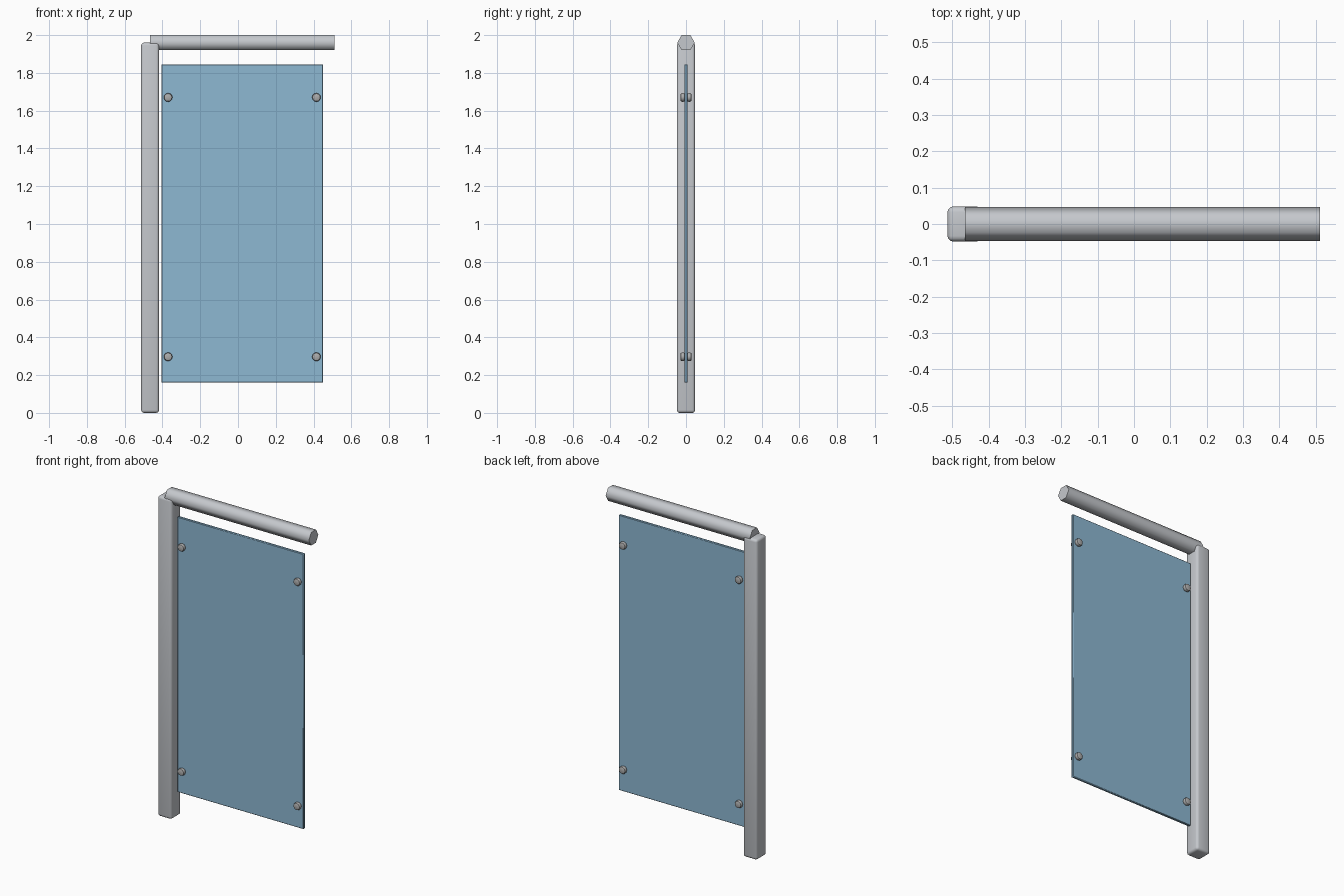
import bpy, math

if "Cube" in bpy.data.objects:
    bpy.data.objects.remove(bpy.data.objects["Cube"])


def material(name, rgb):
    m = bpy.data.materials.new(name)
    m.diffuse_color = (*rgb, 1.0)
    m.use_nodes = True
    m.node_tree.nodes["Principled BSDF"].inputs["Base Color"].default_value = m.diffuse_color
    return m


STEEL = material("brushed_steel", (0.56, 0.58, 0.61))
BOLT = material("bolt_steel", (0.42, 0.42, 0.42))
GLASS = material("blue_glass", (0.27, 0.48, 0.65))


def finish(ob, name, mat, bevel=0.0, segments=2, angle=40):
    ob.name = name
    ob.data.materials.append(mat)
    bpy.ops.object.transform_apply(location=False, rotation=True, scale=True)
    if bevel:
        mod = ob.modifiers.new("rounded_edges", "BEVEL")
        mod.width, mod.segments = bevel, segments
        mod.limit_method = "ANGLE"
        bpy.ops.object.modifier_apply(modifier=mod.name)
    bpy.ops.object.shade_smooth_by_angle(angle=math.radians(angle))
    return ob


def box(name, lo, hi, mat, bevel, segments):
    bpy.ops.mesh.primitive_cube_add(size=1, location=[(a + b) / 2 for a, b in zip(lo, hi)])
    ob = bpy.context.object
    ob.scale = [b - a for a, b in zip(lo, hi)]
    return finish(ob, name, mat, bevel, segments)


# Upright post with rounded edges
box("post", (-0.513, -0.048, 0.0), (-0.418, 0.048, 1.96), STEEL, 0.015, 3)

# Glass panel
box("glass_panel", (-0.405, -0.008, 0.16), (0.45, 0.008, 1.845), GLASS, 0.003, 1)

# Six-sided handrail, corners pointing front and back, softly shaded
x0, x1 = -0.465, 0.512
bpy.ops.mesh.primitive_cylinder_add(vertices=6, radius=0.0462, depth=x1 - x0,
                                    location=((x0 + x1) / 2, 0, 1.96),
                                    rotation=(0, math.pi / 2, 0))
finish(bpy.context.object, "handrail", STEEL, angle=65)

# Round-headed bolts through the glass near each corner
for x in (-0.37, 0.415):
    for z in (0.297, 1.67):
        for side in (-1, 1):
            bpy.ops.mesh.primitive_cylinder_add(vertices=12, radius=0.023, depth=0.025,
                                                location=(x, side * 0.0175, z),
                                                rotation=(math.pi / 2, 0, 0))
            finish(bpy.context.object, "glass_bolt", BOLT, 0.009, 2)
